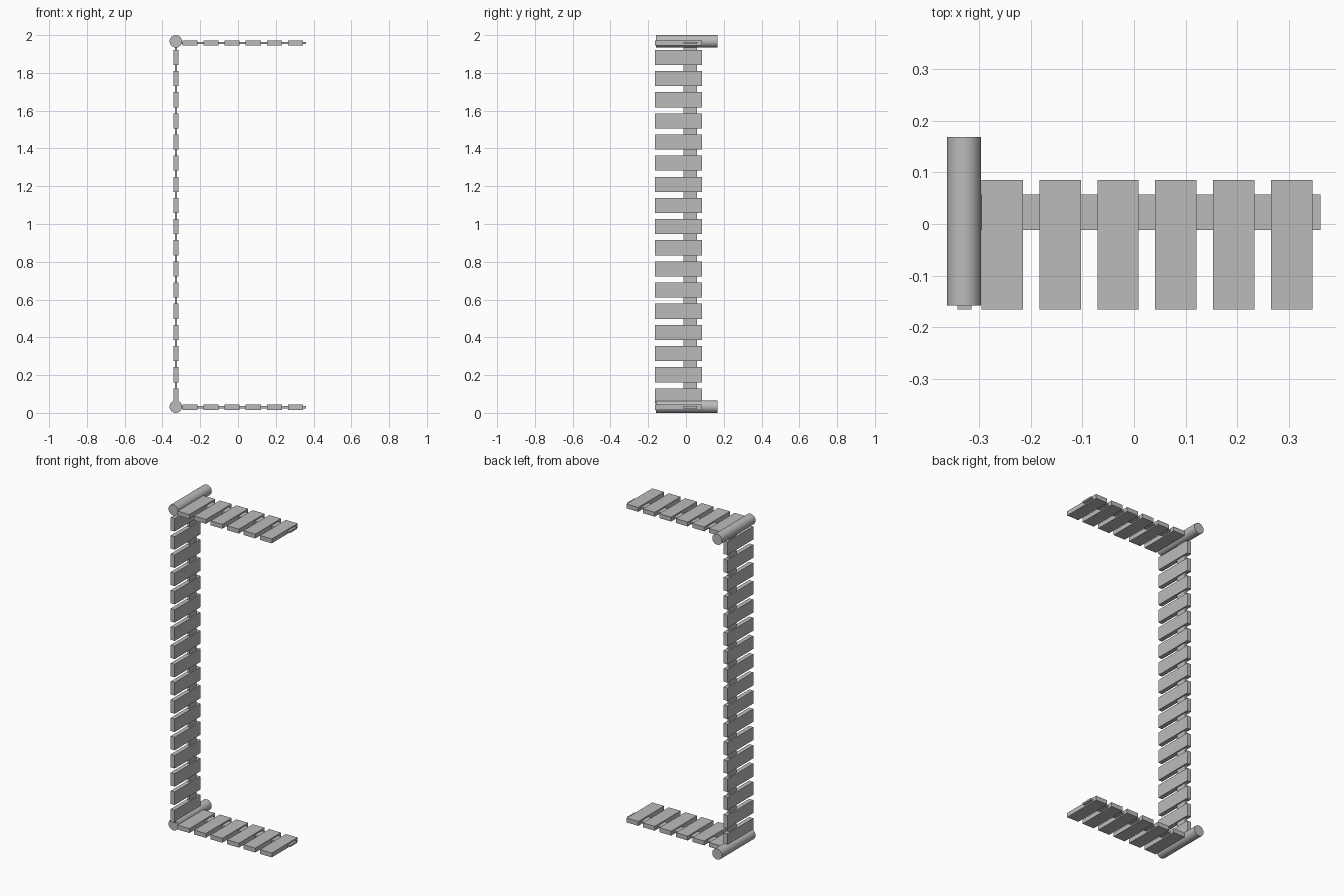
import bpy
import math

cube = bpy.data.objects.get("Cube")
if cube:
    bpy.data.objects.remove(cube, do_unlink=True)

GREY = (0.5, 0.5, 0.5, 1)
mat = bpy.data.materials.new("plain grey")
mat.use_nodes = True
mat.diffuse_color = GREY
mat.node_tree.nodes["Principled BSDF"].inputs["Base Color"].default_value = GREY


def box(name, x, y, z):
    """Box spanning the given (low, high) ranges."""
    spans = (x, y, z)
    bpy.ops.mesh.primitive_cube_add(size=1, location=[(a + b) / 2 for a, b in spans])
    ob = bpy.context.object
    ob.name = name
    ob.scale = [b - a for a, b in spans]
    bpy.ops.object.transform_apply(location=False, rotation=False, scale=True)
    ob.data.materials.append(mat)


def around(c, size):
    return (c - size / 2, c + size / 2)


SLAT_Y = (-0.165, 0.085)
STRIP_Y = (-0.012, 0.057)
THICK, THIN = 0.027, 0.011
WIDTH, PITCH = 0.08, 0.112
POST_X = -0.328

# Upper and lower arms: hinge rod, strip and six cross slats
for level, rod_z, arm_z in (("lower", 0.033, 0.03), ("upper", 1.967, 1.959)):
    bpy.ops.mesh.primitive_cylinder_add(
        vertices=32, radius=0.033, depth=0.326,
        location=(-0.329, 0.005, rod_z), rotation=(math.pi / 2, 0, 0))
    rod = bpy.context.object
    rod.name = level + "_rod"
    rod.data.materials.append(mat)
    bpy.ops.object.shade_smooth_by_angle()
    box(level + "_strip", (-0.31, 0.361), STRIP_Y, around(arm_z, THIN))
    for i in range(6):
        x = -0.295 + i * PITCH
        box(f"{level}_slat_{i + 1}", (x, x + WIDTH), SLAT_Y, around(arm_z, THICK))

# Upright: strip and seventeen cross slats
box("upright_strip", around(POST_X, THIN), STRIP_Y, (0.04, 1.96))
for i in range(17):
    z = 0.05 + i * PITCH
    box(f"upright_slat_{i + 1}", around(POST_X, THICK), SLAT_Y, (z, z + WIDTH))
